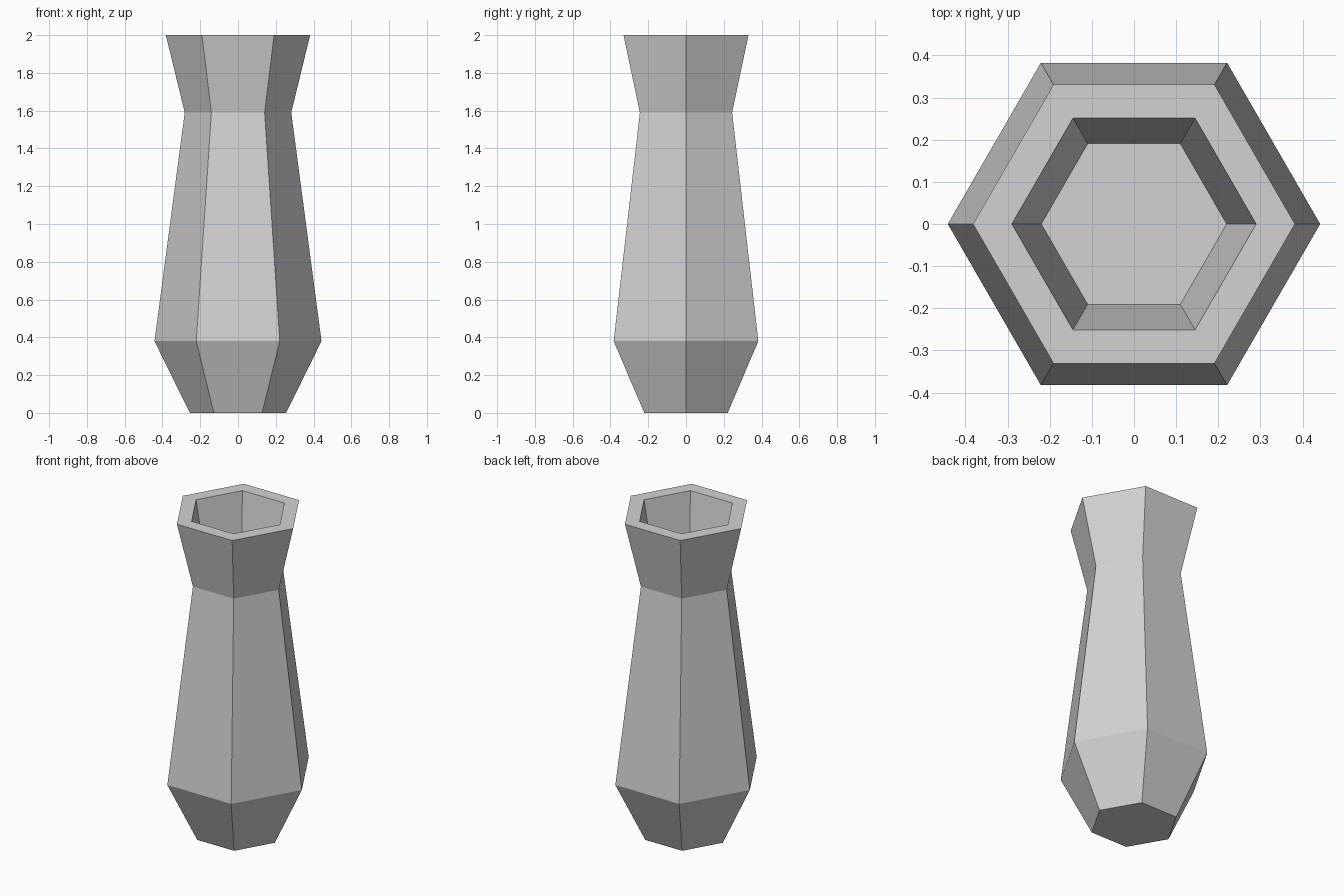
import bpy
import bmesh
from math import cos, sin, tau

cube = bpy.data.objects.get("Cube")
if cube:
    bpy.data.objects.remove(cube, do_unlink=True)

SIDES = 6

# Profile (radius, height): foot, belly, neck, rim, inner lip, inner floor
PROFILE = [(0.255, 0.0), (0.442, 0.38), (0.282, 1.59),
           (0.382, 2.0), (0.29, 2.0), (0.22, 1.59)]


def make_material(name, value):
    mat = bpy.data.materials.new(name)
    mat.use_nodes = True
    color = (value, value, value, 1.0)
    mat.diffuse_color = color
    mat.node_tree.nodes["Principled BSDF"].inputs["Base Color"].default_value = color
    return mat


def lathe(name, profile, mat):
    """Hexagonal rings along the profile, bridged and capped at both ends."""
    bm = bmesh.new()
    rings = [[bm.verts.new((r * cos(tau * i / SIDES), r * sin(tau * i / SIDES), z))
              for i in range(SIDES)] for r, z in profile]
    for low, high in zip(rings, rings[1:]):
        for i in range(SIDES):
            j = (i + 1) % SIDES
            bm.faces.new((low[i], low[j], high[j], high[i]))
    bm.faces.new(reversed(rings[0]))
    bm.faces.new(rings[-1])
    bmesh.ops.recalc_face_normals(bm, faces=bm.faces)
    mesh = bpy.data.meshes.new(name)
    bm.to_mesh(mesh)
    bm.free()
    mesh.materials.append(mat)
    obj = bpy.data.objects.new(name, mesh)
    bpy.context.collection.objects.link(obj)
    return obj


# Faceted vase with a hollow mouth
lathe("vase", PROFILE, make_material("light grey", 0.65))
